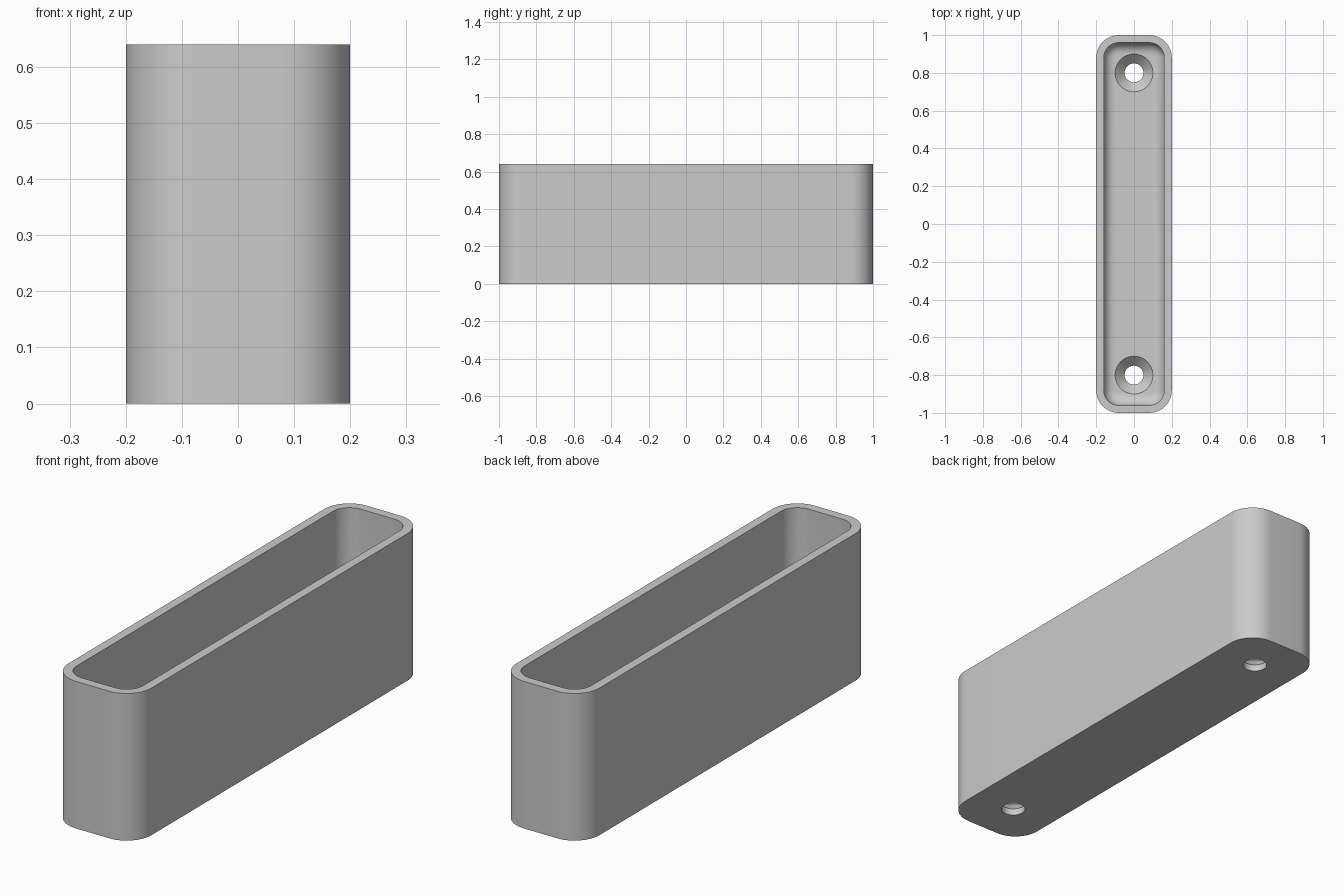
import bpy, bmesh, math

cube = bpy.data.objects.get("Cube")
if cube:
    bpy.data.objects.remove(cube, do_unlink=True)

HALF_X, HALF_Y, HEIGHT = 0.2, 1.0, 0.64
CORNER, WALL, FLOOR, FILLET = 0.12, 0.04, 0.08, 0.06
HOLE_Y, HOLE_R, SINK_R, SINK_DEPTH = 0.8, 0.05, 0.1, 0.05
CORNER_STEPS, FILLET_STEPS, HOLE_SIDES = 12, 8, 48

grey = bpy.data.materials.new("plain_grey")
grey.use_nodes = True
colour = (0.6, 0.6, 0.6, 1)
grey.diffuse_color = colour
grey.node_tree.nodes["Principled BSDF"].inputs["Base Color"].default_value = colour


def rounded_ring(inset, z):
    """Rounded rectangle outline, moved inward by inset."""
    r = CORNER - inset
    points = []
    for q, (sx, sy) in enumerate([(1, 1), (-1, 1), (-1, -1), (1, -1)]):
        for i in range(CORNER_STEPS + 1):
            a = (q + i / CORNER_STEPS) * math.pi / 2
            points.append((sx * (HALF_X - CORNER) + r * math.cos(a),
                           sy * (HALF_Y - CORNER) + r * math.sin(a), z))
    return points


def circle_ring(r, y, z):
    return [(r * math.cos(t * math.tau / HOLE_SIDES),
             y + r * math.sin(t * math.tau / HOLE_SIDES), z) for t in range(HOLE_SIDES)]


def loft(name, rings):
    """Closed solid skinned through a series of rings."""
    bm = bmesh.new()
    loops = [[bm.verts.new(p) for p in ring] for ring in rings]
    n = len(loops[0])
    for a, b in zip(loops, loops[1:]):
        for i in range(n):
            j = (i + 1) % n
            bm.faces.new((a[i], a[j], b[j], b[i]))
    bm.faces.new(loops[0][::-1])
    bm.faces.new(loops[-1])
    bmesh.ops.recalc_face_normals(bm, faces=bm.faces)
    mesh = bpy.data.meshes.new(name)
    bm.to_mesh(mesh)
    bm.free()
    mesh.materials.append(grey)
    obj = bpy.data.objects.new(name, mesh)
    bpy.context.collection.objects.link(obj)
    return obj


# Open tray: outer wall, rim, inner wall, then fillet down to the floor
rings = [rounded_ring(0, 0), rounded_ring(0, HEIGHT), rounded_ring(WALL, HEIGHT)]
for i in range(FILLET_STEPS + 1):
    a = i / FILLET_STEPS * math.pi / 2
    rings.append(rounded_ring(WALL + FILLET * (1 - math.cos(a)),
                              FLOOR + FILLET * (1 - math.sin(a))))
tray = loft("tray", rings)

# Countersunk screw holes through the floor
for y in (-HOLE_Y, HOLE_Y):
    cutter = loft("screw_hole_cutter", [
        circle_ring(HOLE_R, y, -0.1),
        circle_ring(HOLE_R, y, FLOOR - SINK_DEPTH),
        circle_ring(SINK_R, y, FLOOR),
        circle_ring(SINK_R, y, FLOOR + 0.1)])
    cutter.hide_render = True
    bpy.context.view_layer.objects.active = tray
    cut = tray.modifiers.new("screw_hole", 'BOOLEAN')
    cut.operation, cut.solver, cut.object = 'DIFFERENCE', 'EXACT', cutter
    bpy.ops.object.modifier_apply(modifier=cut.name)
    bpy.data.objects.remove(cutter, do_unlink=True)

# Smooth the rounded surfaces, keep the rim and hole edges sharp
bpy.ops.object.select_all(action='DESELECT')
tray.select_set(True)
bpy.context.view_layer.objects.active = tray
bpy.ops.object.shade_smooth_by_angle(angle=math.radians(30))
